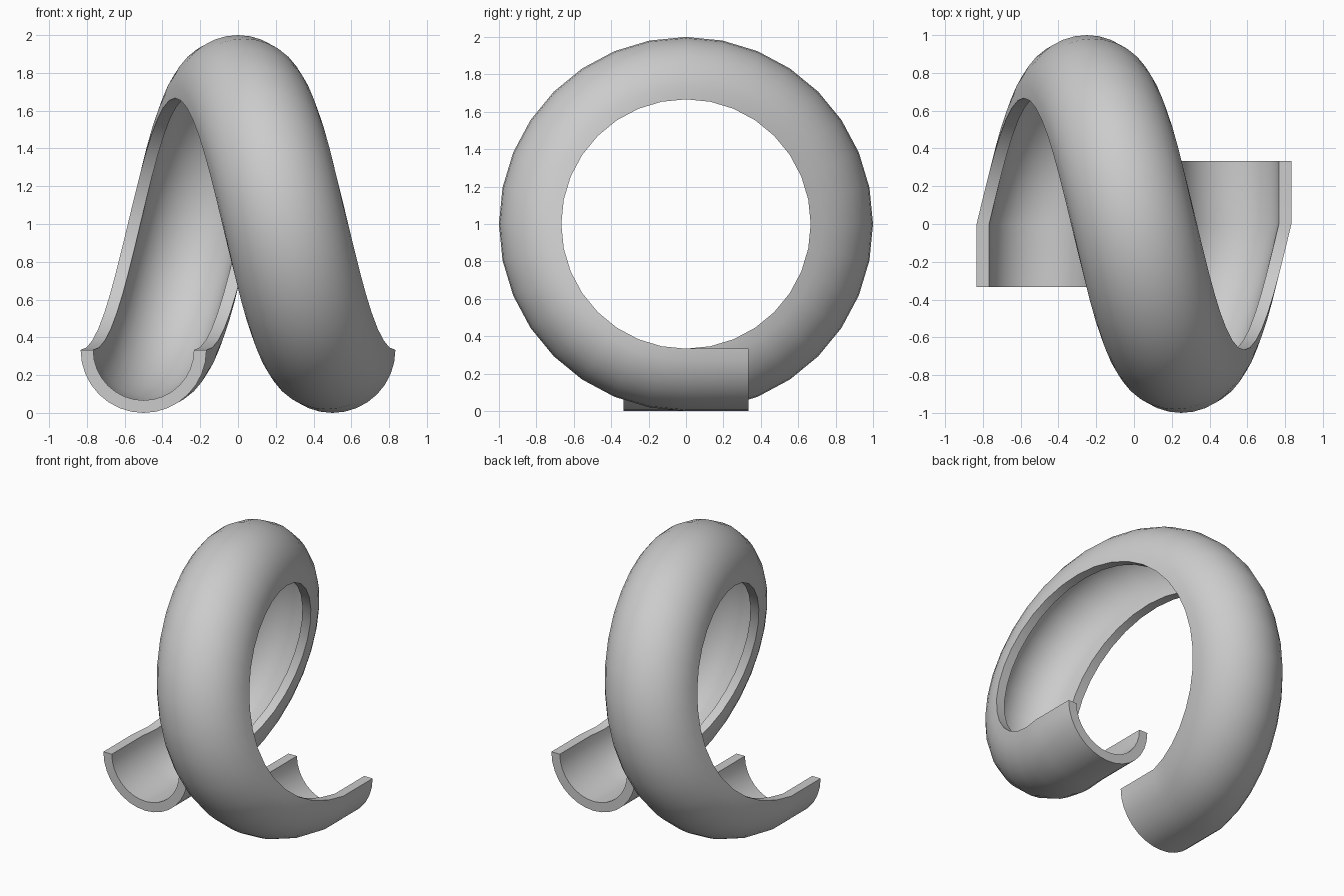
import bpy, bmesh, math
from math import pi, sin, cos

if "Cube" in bpy.data.objects:
    bpy.data.objects.remove(bpy.data.objects["Cube"])

R, WALL = 1 / 3, 1 / 15          # channel radius and wall thickness
LOOP = 2 * R                     # radius of the lip line around the x axis
ARC, TURN = 16, 32               # steps across the channel and around the loop

# Plain grey material
grey = bpy.data.materials.new("plain grey")
grey.use_nodes = True
color = (0.6, 0.6, 0.6, 1)
grey.diffuse_color = color
grey.node_tree.nodes["Principled BSDF"].inputs["Base Color"].default_value = color

# Half-pipe profile: (sideways offset, depth away from the loop axis)
angles = [pi * i / ARC for i in range(ARC + 1)]
profile = [(-R * cos(a), R * sin(a)) for a in angles]
profile += [((R - WALL) * cos(a), (R - WALL) * sin(a)) for a in angles]

# Path stations: (x, angle from the bottom, straight shift along y)
stations = [(-0.5, 0, -R)]
stations += [(-0.5 + i / TURN, 2 * pi * i / TURN, 0) for i in range(TURN + 1)]
stations += [(0.5, 0, R)]

# Sweep the profile along one turn with a straight run at each end
bm = bmesh.new()
rings = []
for x, t, shift in stations:
    rings.append([bm.verts.new((x + u, (LOOP + d) * sin(t) + shift,
                                1 - (LOOP + d) * cos(t))) for u, d in profile])
n = len(profile)
for a, b in zip(rings, rings[1:]):
    for i in range(n):
        j = (i + 1) % n
        bm.faces.new((a[i], a[j], b[j], b[i]))

# End caps as a strip of quads between outer and inner arcs
for ring in (rings[0], rings[-1]):
    for i in range(ARC):
        bm.faces.new((ring[i], ring[i + 1], ring[n - 2 - i], ring[n - 1 - i]))
bmesh.ops.recalc_face_normals(bm, faces=bm.faces)

mesh = bpy.data.meshes.new("spiral_channel")
bm.to_mesh(mesh)
bm.free()
mesh.materials.append(grey)
channel = bpy.data.objects.new("spiral_channel", mesh)
bpy.context.collection.objects.link(channel)

# Smooth the curved walls, keep lips and ends crisp
bpy.ops.object.select_all(action="DESELECT")
channel.select_set(True)
bpy.context.view_layer.objects.active = channel
bpy.ops.object.shade_smooth_by_angle(angle=math.radians(30))
